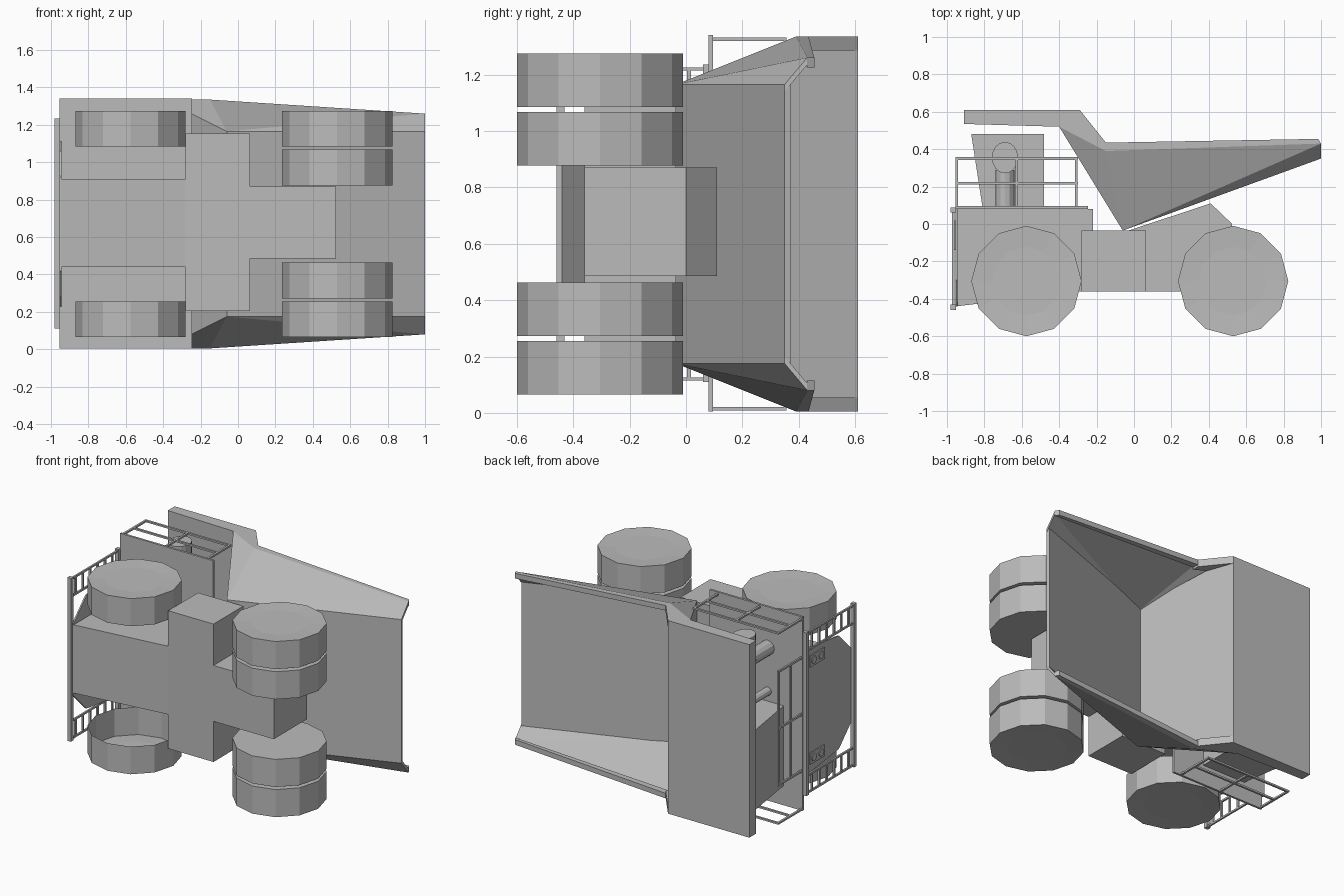
import bpy, bmesh
from mathutils import Matrix, Vector

if "Cube" in bpy.data.objects:
    bpy.data.objects.remove(bpy.data.objects["Cube"], do_unlink=True)

MID = 0.67  # middle plane of the truck, which lies on its side

grey = bpy.data.materials.new("plain_grey")
grey.use_nodes = True
grey.diffuse_color = (0.5, 0.5, 0.5, 1)
grey.node_tree.nodes["Principled BSDF"].inputs["Base Color"].default_value = (0.5, 0.5, 0.5, 1)


def finish(name, bm):
    bmesh.ops.recalc_face_normals(bm, faces=bm.faces)
    mesh = bpy.data.meshes.new(name)
    bm.to_mesh(mesh)
    bm.free()
    mesh.materials.append(grey)
    obj = bpy.data.objects.new(name, mesh)
    bpy.context.collection.objects.link(obj)
    return obj


def hull(name, points):
    bm = bmesh.new()
    for p in points:
        bm.verts.new(p)
    res = bmesh.ops.convex_hull(bm, input=bm.verts)
    loose = [v for v in res["geom_interior"] if isinstance(v, bmesh.types.BMVert)]
    bmesh.ops.delete(bm, geom=loose, context="VERTS")
    bmesh.ops.dissolve_limit(bm, angle_limit=0.01, verts=bm.verts, edges=bm.edges)
    return finish(name, bm)


def box(name, x, y, z):
    return hull(name, [(a, b, c) for a in x for b in y for c in z])


def slab(name, profile, z0, z1):
    """Extrude a profile in x and y between two z levels."""
    bm = bmesh.new()
    face = bm.faces.new([bm.verts.new((x, y, z0)) for x, y in profile])
    ext = bmesh.ops.extrude_face_region(bm, geom=[face])["geom"]
    verts = [v for v in ext if isinstance(v, bmesh.types.BMVert)]
    bmesh.ops.translate(bm, vec=(0, 0, z1 - z0), verts=verts)
    return finish(name, bm)


def cylinder(name, centre, r, depth, axis="z", sides=12, sy=1):
    bm = bmesh.new()
    bmesh.ops.create_cone(bm, cap_ends=True, segments=sides, radius1=r, radius2=r, depth=depth)
    turn = {"z": Matrix(), "y": Matrix.Rotation(1.5708, 4, "X"), "x": Matrix.Rotation(1.5708, 4, "Y")}
    scale = Matrix.Diagonal((1, sy, 1, 1))
    bm.transform(Matrix.Translation(centre) @ turn[axis] @ scale)
    return finish(name, bm)


def wheel(name, x, w, s, hub, hollow):
    bm = bmesh.new()
    bmesh.ops.create_cone(bm, cap_ends=True, segments=12, radius1=0.295, radius2=0.295, depth=0.19)
    bm.normal_update()
    outer = max(bm.faces, key=lambda f: s * f.normal.z)
    inner = min(bm.faces, key=lambda f: s * f.normal.z)
    if hollow:
        bmesh.ops.delete(bm, geom=[inner], context="FACES_ONLY")
    if hub:
        bmesh.ops.inset_region(bm, faces=[outer], thickness=0.111, depth=-0.006)
    bm.transform(Matrix.Translation((x, -0.305, MID + s * w)))
    finish(name, bm)


# Wheels: single hollow front pair, double rear pairs
for s, side in ((1, "left"), (-1, "right")):
    wheel("front_wheel_" + side, -0.575, 0.51, s, True, True)
    wheel("rear_outer_wheel_" + side, 0.53, 0.51, s, True, False)
    wheel("rear_inner_wheel_" + side, 0.53, 0.302, s, False, False)

# Chassis and engine body
box("frame_block", (-0.28, 0.065), (-0.36, -0.035), (0.205, 1.155))
slab("rear_axle_housing", [(0.06, -0.36), (0.525, -0.36), (0.525, 0), (0.41, 0.11), (-0.03, -0.035), (0.06, -0.035)],
     0.485, 0.87)
slab("engine_body", [(-0.95, -0.44), (-0.28, -0.36), (-0.28, -0.036), (-0.22, -0.036), (-0.22, 0.08), (-0.95, 0.08)],
     0.44, 0.91)
box("deck", (-0.955, -0.245), (0.08, 0.095), (0.005, 1.34))

# Front panel, tapering towards the bumper
hull("front_panel", [(x, y, MID + s * w) for x in (-0.955, -0.945) for s in (1, -1)
                     for y, w in ((-0.44, 0.25), (-0.3, 0.39), (0.08, 0.44))])

# Bumper bars, headlights and ladders
for name, y in (("upper_bar", 0.075), ("bumper_bar", -0.445)):
    box(name, (-0.98, -0.952), (y - 0.014, y + 0.014), (0.11, 1.235))
for s, side in ((1, "left"), (-1, "right")):
    z = MID + s * 0.335
    box("headlight_plate_" + side, (-0.961, -0.954), (-0.14, 0.02), (z - 0.04, z + 0.04))
    for y in (-0.1, -0.02):
        cylinder("headlight_" + side, (-0.962, y, z), 0.026, 0.008, "x")
    for w in (0.43, 0.55):
        z = MID + s * w
        box("ladder_rail_" + side, (-0.972, -0.96), (-0.44, 0.075), (z - 0.006, z + 0.006))
    for i in range(6):
        y = -0.39 + i * 0.08
        box("ladder_rung_" + side, (-0.972, -0.96), (y - 0.007, y + 0.007),
            (MID + s * 0.43, MID + s * 0.55))

# Deck railings along both sides and the front
for z in (0.015, 1.325):
    for y in (0.217, 0.35):
        box("side_rail", (-0.955, -0.3), (y - 0.007, y + 0.007), (z - 0.006, z + 0.006))
    for x in (-0.948, -0.627, -0.308):
        box("side_rail_post", (x - 0.007, x + 0.007), (0.09, 0.357), (z - 0.006, z + 0.006))
for y in (0.217, 0.35):
    box("front_rail", (-0.955, -0.943), (y - 0.007, y + 0.007), (0.28, 1.06))
for z in (0.28, 0.67, 1.06):
    box("front_rail_post", (-0.955, -0.943), (0.09, 0.357), (z - 0.007, z + 0.007))

# Cab, air filter and pipes
slab("cab", [(-0.81, 0.09), (-0.48, 0.09), (-0.48, 0.48), (-0.87, 0.48)], 0.14, 0.69)
cylinder("air_filter", (-0.69, 0.355, 1.15), 0.07, 0.2, "z", 16, 1.2)
cylinder("large_pipe", (-0.69, 0.19, 1.06), 0.05, 0.2, "y")
cylinder("small_pipe", (-0.69, 0.18, 0.76), 0.028, 0.18, "y")

# Dump bed: corner points as x, y and half width
floor_front, floor_rear = (-0.06, -0.035, 0.495), (1, 0.35, 0.495)
rim_rear, rim_mid = (1, 0.43, 0.59), (-0.15, 0.39, 0.665)
top_rear, top_mid = (0.985, 0.455, 0.59), (-0.15, 0.435, 0.665)
wall_top, canopy_back = (-0.4, 0.52, 0.665), (-0.29, 0.61, 0.665)
nose_low, nose_top = (-0.91, 0.535, 0.665), (-0.91, 0.61, 0.665)


def place(p, s, inward=0.0):
    return Vector((p[0], p[1], MID + s * (p[2] - inward)))


def both(*pts):
    return [place(p, s) for p in pts for s in (1, -1)]


def panel(name, pts, thick=0.025):
    for s in (1, -1):
        hull(name, [place(p, s, t) for p in pts for t in (0, thick)])


floor_pts = both(floor_front, floor_rear)
hull("bed_floor", floor_pts + [p + Vector((-0.006, 0.02, 0)) for p in floor_pts])
hull("bed_front_wall", both(floor_front, wall_top, canopy_back))
hull("bed_canopy", both(wall_top, canopy_back, nose_low, nose_top))
panel("bed_side_lower", [floor_front, floor_rear, rim_rear])
panel("bed_side_upper", [floor_front, rim_rear, rim_mid])
panel("bed_side_corner", [floor_front, rim_mid, wall_top])
panel("bed_rim", [rim_mid, rim_rear, top_rear, top_mid], 0.035)
panel("bed_rim_corner", [rim_mid, top_mid, canopy_back, wall_top], 0.05)
